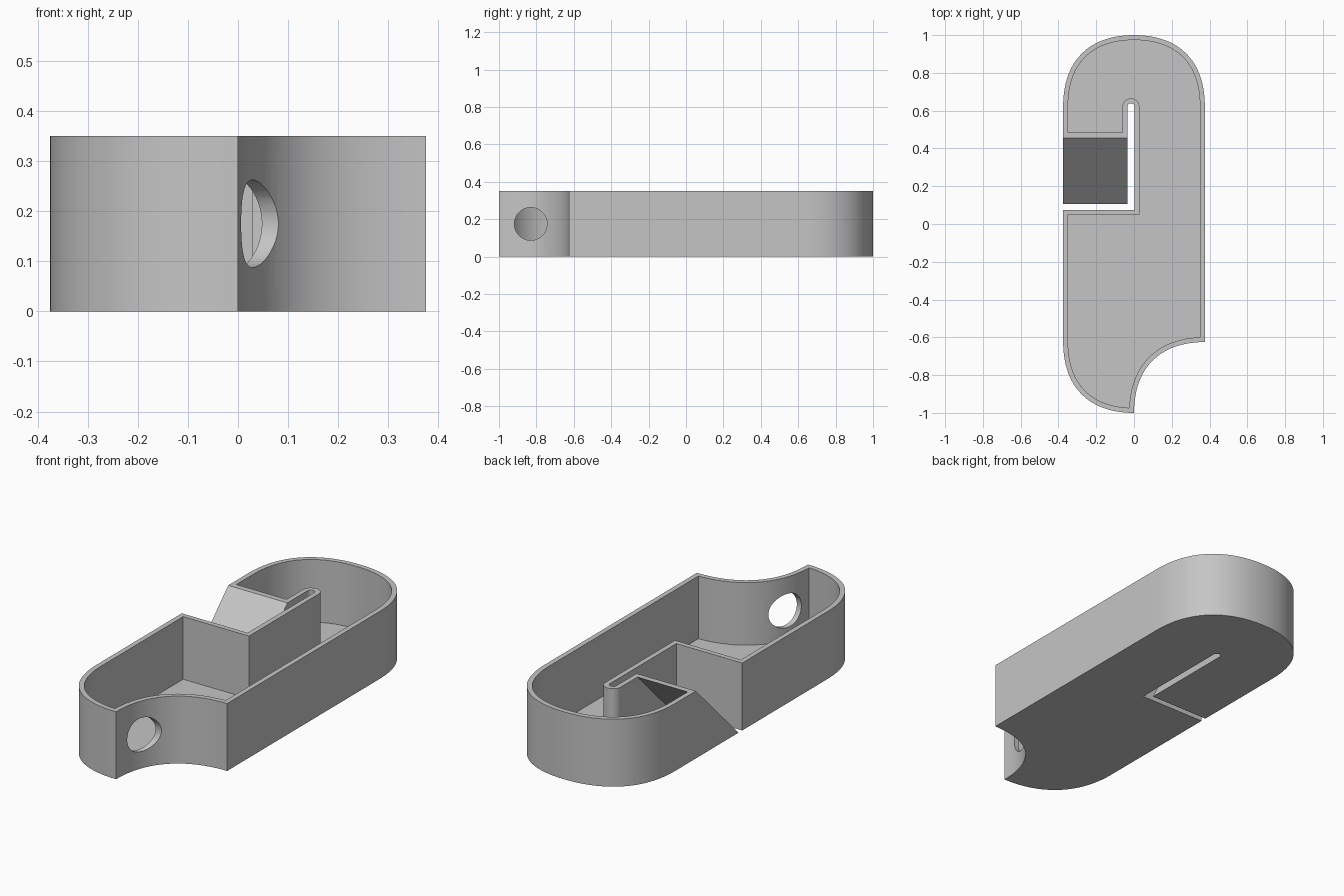
import bpy, bmesh, math
from mathutils import Vector
from mathutils.geometry import interpolate_bezier

if "Cube" in bpy.data.objects:
    bpy.data.objects.remove(bpy.data.objects["Cube"])

HALF, HEIGHT, WALL, FLOOR = 0.375, 0.35, 0.026, 0.025
SLOT_L, SLOT_R, SLOT_END = -0.035, 0.003, 0.62
RAMP_FOOT, RAMP_TOP, RAMP_WALL = 0.105, 0.455, 0.03

grey = bpy.data.materials.new("light grey")
grey.use_nodes = True
grey.diffuse_color = (0.56, 0.56, 0.56, 1)
grey.node_tree.nodes["Principled BSDF"].inputs["Base Color"].default_value = grey.diffuse_color


def corner(start, apex, end, k=0.635, steps=28):
    """Rounded quarter turn from start to end, bulging towards apex."""
    s, a, e = (Vector((*p, 0)) for p in (start, apex, end))
    return [p.xy for p in interpolate_bezier(s, s.lerp(a, k), e.lerp(a, k), e, steps)]


def outline(ramp_y):
    """Counter-clockwise plan; the ramp edge sits at ramp_y."""
    pts = corner((0, -1), (0, -0.625), (HALF, -0.625))
    pts += corner((HALF, 0.625), (HALF, 1), (0, 1))
    pts += corner((0, 1), (-HALF, 1), (-HALF, 0.625))[1:]
    pts += [Vector((-HALF, ramp_y)), Vector((SLOT_L, ramp_y))]
    mid, r = (SLOT_L + SLOT_R) / 2, (SLOT_R - SLOT_L) / 2
    for i in range(13):
        a = math.pi * (1 - i / 12)
        pts.append(Vector((mid + r * math.cos(a), SLOT_END + r * math.sin(a))))
    pts += [Vector((SLOT_R, 0.075)), Vector((-HALF, 0.075))]
    pts += corner((-HALF, -0.625), (-HALF, -1), (0, -1))[:-1]
    return pts


def inset(pts, ramp_y):
    """Mitred inward offset; the ramp edge uses its own wall width."""
    result = []
    for i, p in enumerate(pts):
        d1 = (p - pts[i - 1]).normalized()
        d2 = (pts[(i + 1) % len(pts)] - p).normalized()
        n1, n2 = Vector((-d1.y, d1.x)), Vector((-d2.y, d2.x))
        q = p + (n1 + n2) * WALL / (1 + n1.dot(n2))
        if abs(p.y - ramp_y) < 1e-5 and p.x < 0:
            q.y = ramp_y + RAMP_WALL
        result.append(q)
    return result


# Tray shell with a sloping ramp wall
bm = bmesh.new()
slope = (RAMP_TOP - RAMP_FOOT) / HEIGHT
floor_ramp = RAMP_FOOT + slope * FLOOR
loops = [
    (outline(RAMP_FOOT), 0),
    (outline(RAMP_TOP), HEIGHT),
    (inset(outline(RAMP_TOP), RAMP_TOP), HEIGHT),
    (inset(outline(floor_ramp), floor_ramp), FLOOR),
]
rings = [[bm.verts.new((p.x, p.y, z)) for p in pts] for pts, z in loops]
for lower, upper in zip(rings, rings[1:]):
    for i in range(len(lower)):
        j = (i + 1) % len(lower)
        bm.faces.new((lower[i], lower[j], upper[j], upper[i]))
bm.faces.new(rings[0][::-1])
bm.faces.new(rings[-1])
bmesh.ops.recalc_face_normals(bm, faces=bm.faces)
mesh = bpy.data.meshes.new("tray")
bm.to_mesh(mesh)
bm.free()
mesh.materials.append(grey)
tray = bpy.data.objects.new("tray", mesh)
bpy.context.collection.objects.link(tray)

# Round hole through the concave front wall
bpy.ops.mesh.primitive_cylinder_add(vertices=48, radius=0.0875, depth=0.3,
                                    location=(0.05, -0.83, HEIGHT / 2),
                                    rotation=(0, math.pi / 2, 0))
cutter = bpy.context.object
cutter.name = "hole_cutter"
cutter.hide_render = True
cutter.data.materials.append(grey)
cut = tray.modifiers.new("hole", "BOOLEAN")
cut.operation, cut.solver, cut.object = "DIFFERENCE", "EXACT", cutter

bpy.ops.object.select_all(action="DESELECT")
tray.select_set(True)
bpy.context.view_layer.objects.active = tray
bpy.ops.object.modifier_apply(modifier=cut.name)
bpy.data.objects.remove(cutter)
bpy.ops.object.shade_smooth_by_angle(angle=math.radians(30))
